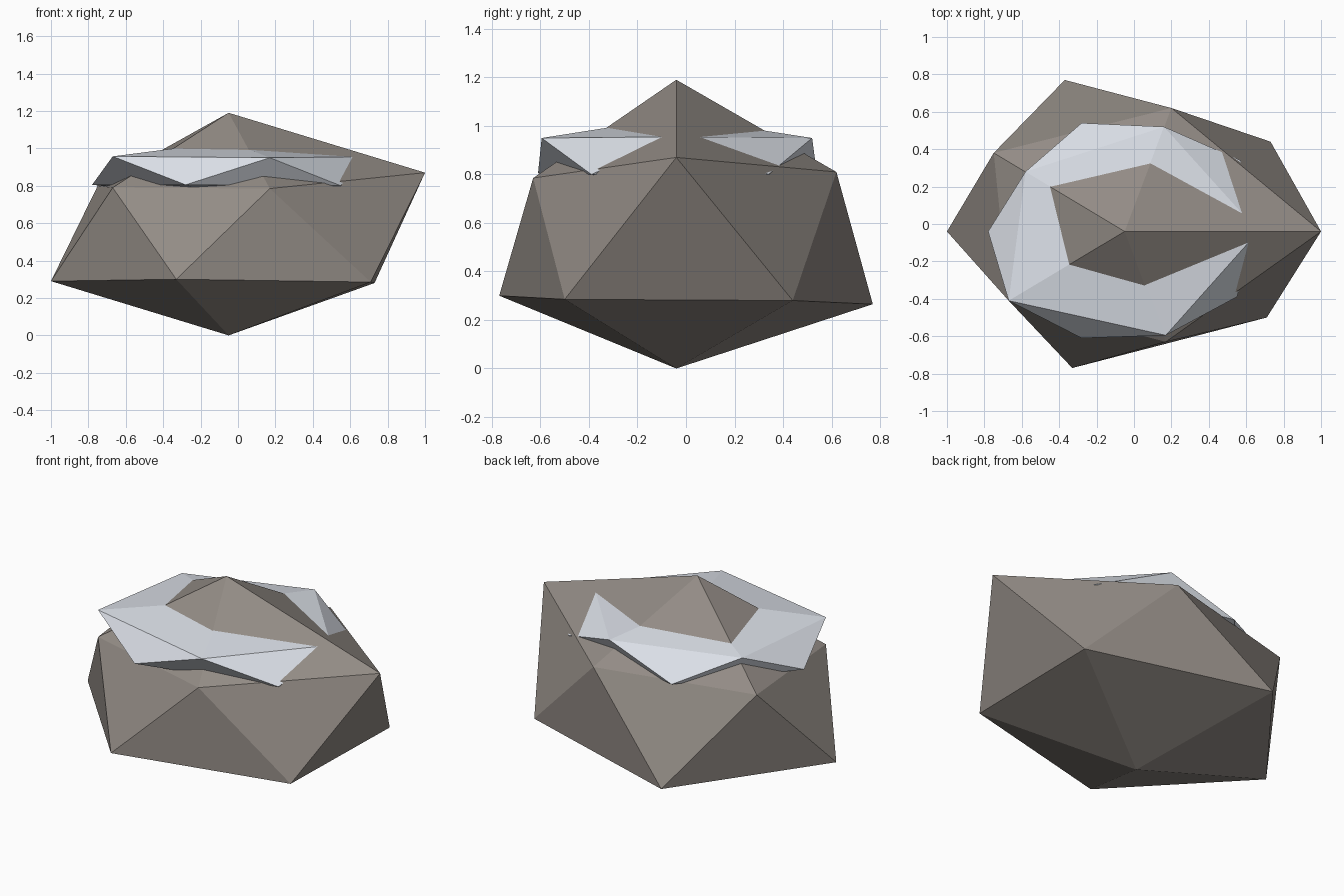
import bpy
import bmesh

cube = bpy.data.objects.get("Cube")
if cube:
    bpy.data.objects.remove(cube, do_unlink=True)


def make_material(name, rgb):
    mat = bpy.data.materials.new(name)
    mat.use_nodes = True
    color = (*rgb, 1.0)
    mat.diffuse_color = color
    bsdf = mat.node_tree.nodes["Principled BSDF"]
    bsdf.inputs["Base Color"].default_value = color
    bsdf.inputs["Roughness"].default_value = 0.9
    return mat


def make_boulder(name, bottom, lower, upper, top, mat):
    """Uneven twenty-sided stone: two staggered rings of five, closed by two poles."""
    bm = bmesh.new()
    low = [bm.verts.new(p) for p in lower]
    up = [bm.verts.new(p) for p in upper]
    base, peak = bm.verts.new(bottom), bm.verts.new(top)
    for i in range(len(low)):
        j = (i + 1) % len(low)
        bm.faces.new((base, low[j], low[i]))
        bm.faces.new((low[i], up[j], up[i]))
        bm.faces.new((low[i], low[j], up[j]))
        bm.faces.new((up[i], up[j], peak))
    bmesh.ops.recalc_face_normals(bm, faces=bm.faces)
    mesh = bpy.data.meshes.new(name)
    bm.to_mesh(mesh)
    bm.free()
    mesh.materials.append(mat)
    obj = bpy.data.objects.new(name, mesh)
    bpy.context.collection.objects.link(obj)
    return obj


stone = make_material("warm grey stone", (0.29, 0.26, 0.235))
snow = make_material("snow white", (0.82, 0.86, 0.93))

# Rings run counter-clockwise, the upper one starting at +x
make_boulder(
    "rock", (-0.05, -0.04, 0),
    [(0.73, 0.44, 0.28), (-0.37, 0.77, 0.265), (-1, -0.04, 0.29),
     (-0.33, -0.77, 0.3), (0.71, -0.5, 0.285)],
    [(1, -0.04, 0.87), (0.2, 0.62, 0.81), (-0.75, 0.38, 0.8),
     (-0.67, -0.41, 0.79), (0.17, -0.63, 0.785)],
    (-0.05, -0.04, 1.19), stone)

# Flat snow layer that the rock's peak pokes through
make_boulder(
    "snow_cap", (-0.05, -0.04, 0.73),
    [(0.57, 0.34, 0.8), (-0.28, 0.54, 0.8), (-0.78, -0.04, 0.805),
     (-0.28, -0.61, 0.805), (0.55, -0.39, 0.8)],
    [(0.665, -0.04, 0.955), (0.16, 0.52, 0.95), (-0.58, 0.28, 0.945),
     (-0.67, -0.41, 0.957), (0.17, -0.595, 0.95)],
    (-0.05, -0.04, 1.037), snow)
